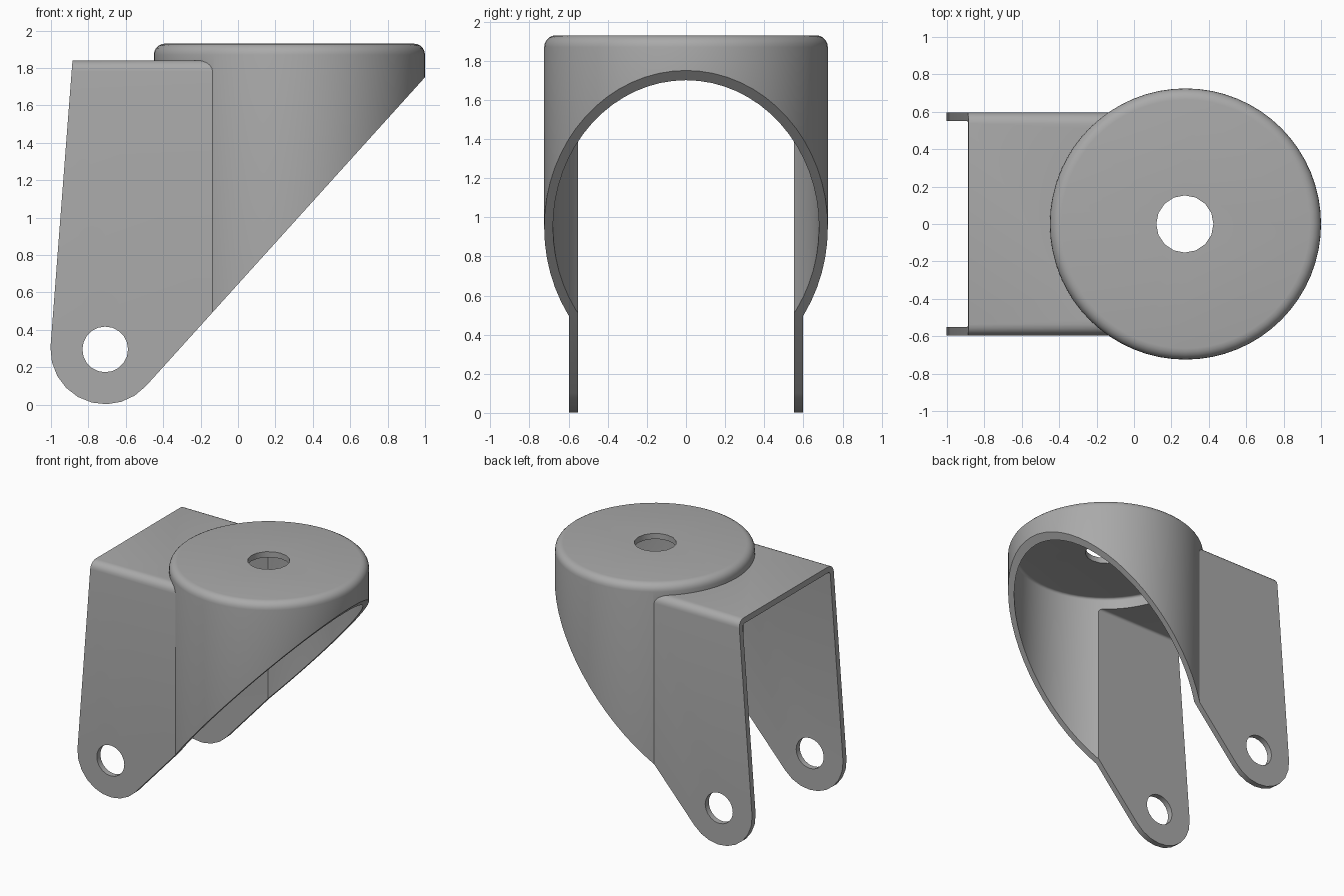
import bpy, bmesh
from math import cos, sin, pi, radians
from mathutils import Matrix

cube = bpy.data.objects.get("Cube")
if cube:
    bpy.data.objects.remove(cube, do_unlink=True)

WALL = 0.045
CUP_X, CUP_R, CUP_TOP = 0.275, 0.725, 1.93
HALF_W, DECK_TOP = 0.597, 1.84
AXLE_X, AXLE_Z, LUG_R = -0.71, 0.295, 0.293

steel = bpy.data.materials.new("steel_grey")
steel.use_nodes = True
grey = (0.4, 0.4, 0.4, 1)
steel.diffuse_color = grey
steel.node_tree.nodes["Principled BSDF"].inputs["Base Color"].default_value = grey


def finish(name, bm):
    bmesh.ops.recalc_face_normals(bm, faces=bm.faces)
    mesh = bpy.data.meshes.new(name)
    bm.to_mesh(mesh)
    bm.free()
    mesh.materials.append(steel)
    ob = bpy.data.objects.new(name, mesh)
    bpy.context.collection.objects.link(ob)
    return ob


def prism(name, points, direction):
    """Extrude a closed outline of 3D points along a direction."""
    bm = bmesh.new()
    face = bm.faces.new([bm.verts.new(p) for p in points])
    ext = bmesh.ops.extrude_face_region(bm, geom=[face])["geom"]
    bmesh.ops.translate(bm, vec=direction,
                        verts=[v for v in ext if isinstance(v, bmesh.types.BMVert)])
    return finish(name, bm)


def cup(name, radius, bottom, top, fillet):
    """Cylinder with a rounded upper rim."""
    bm = bmesh.new()
    bmesh.ops.create_cone(bm, cap_ends=True, segments=64, radius1=radius, radius2=radius,
                          depth=top - bottom,
                          matrix=Matrix.Translation((CUP_X, 0, (top + bottom) / 2)))
    if fillet:
        rim = [e for e in bm.edges if all(v.co.z > top - 0.001 for v in e.verts)]
        bmesh.ops.bevel(bm, geom=rim, offset=fillet, segments=5, profile=0.5, affect='EDGES')
    return finish(name, bm)


def arch(name, x0, half, bottom, top, fillet):
    """Channel block with rounded upper edges, running along x into the cup."""
    outline = [(x0, -half, bottom), (x0, half, bottom)]
    for side, start in ((1, 0), (-1, pi / 2)):
        for i in range(6):
            a = start + i * pi / 10
            outline.append((x0, side * (half - fillet) + fillet * cos(a),
                            top - fillet + fillet * sin(a)))
    return prism(name, outline, (CUP_X - x0, 0, 0))


def combine(target, tool, operation):
    mod = target.modifiers.new(operation, 'BOOLEAN')
    mod.operation, mod.object, mod.solver = operation, tool, 'EXACT'
    bpy.context.view_layer.objects.active = target
    bpy.ops.object.modifier_apply(modifier=mod.name)
    bpy.data.objects.remove(tool, do_unlink=True)


# Outer form: round cup joined to a channel
fork = cup("swivel_fork", CUP_R, -0.1, CUP_TOP, 0.06)
combine(fork, arch("outer_channel", -1.1, HALF_W, -0.1, DECK_TOP, 0.06), 'UNION')

# Hollow interior
hollow = cup("hollow", CUP_R - WALL, -0.3, CUP_TOP - WALL, 0.02)
combine(hollow, arch("inner_channel", -1.3, HALF_W - WALL, -0.3, DECK_TOP - WALL, 0.02), 'UNION')
combine(fork, hollow, 'DIFFERENCE')

# Side silhouette: rounded lugs, sloping front edge, long diagonal underside
side = [(1.1, -1, 1.861), (1.1, -1, 2.2), (-0.858, -1, 2.2), (-0.885, -1, DECK_TOP)]
for i in range(10):
    a = radians(178 + i * (318 - 178) / 9)
    side.append((AXLE_X + LUG_R * cos(a), -1, AXLE_Z + LUG_R * sin(a)))
combine(fork, prism("silhouette", side, (0, 2, 0)), 'INTERSECT')

# Axle holes through both lugs, and the swivel hole in the top
ring = [2 * pi * i / 20 for i in range(20)]
axle = [(AXLE_X + 0.122 * cos(a), -1, AXLE_Z + 0.122 * sin(a)) for a in ring]
combine(fork, prism("axle_hole", axle, (0, 2, 0)), 'DIFFERENCE')
ring = [2 * pi * i / 16 for i in range(16)]
swivel = [(CUP_X - 0.003 + 0.153 * cos(a), 0.153 * sin(a), 1.8) for a in ring]
combine(fork, prism("swivel_hole", swivel, (0, 0, 0.4)), 'DIFFERENCE')

# Smooth curved walls, crisp sheet edges
bpy.ops.object.select_all(action='DESELECT')
fork.select_set(True)
bpy.context.view_layer.objects.active = fork
bpy.ops.object.shade_smooth_by_angle(angle=radians(30))
